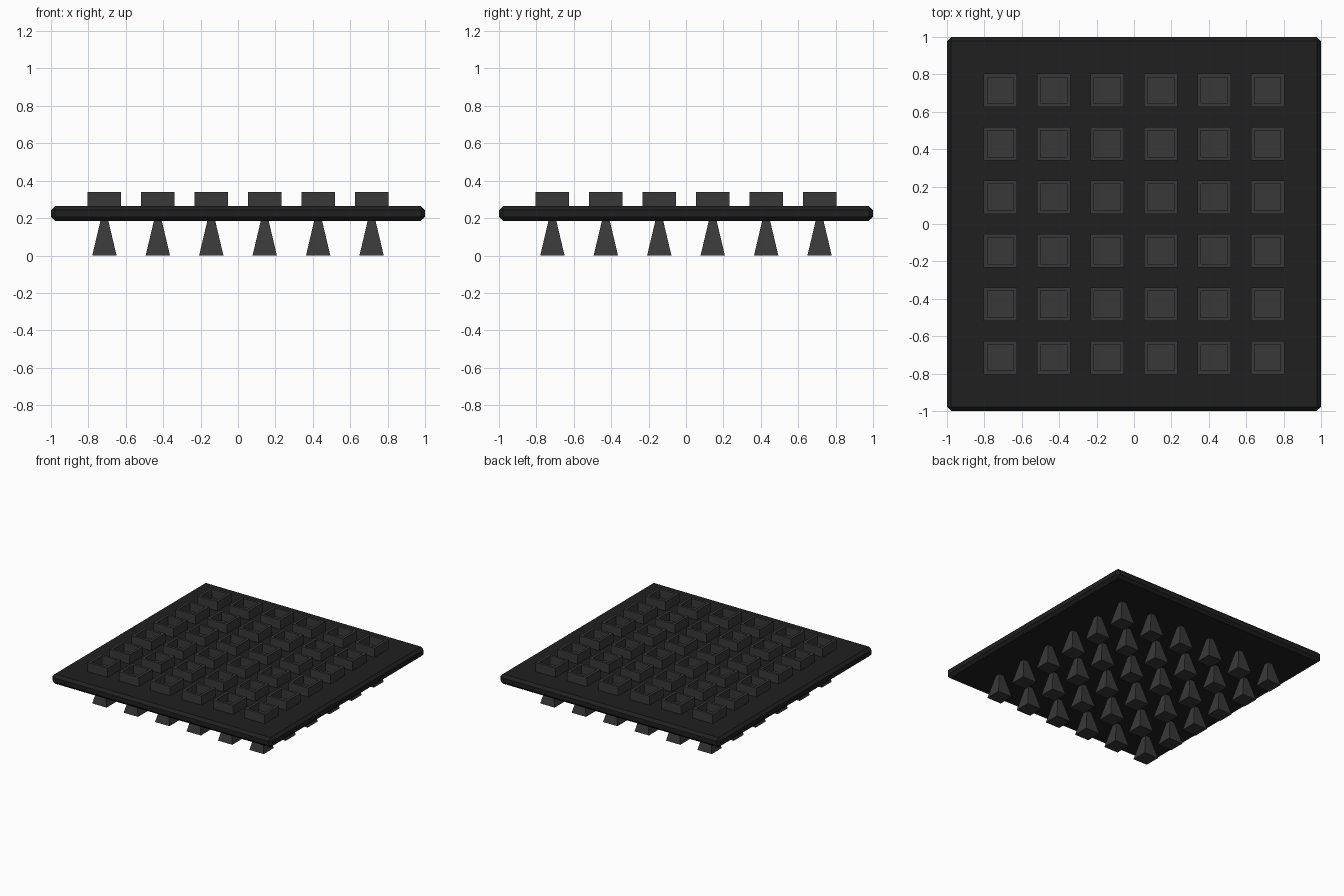
import bpy, bmesh

cube = bpy.data.objects.get("Cube")
if cube:
    bpy.data.objects.remove(cube, do_unlink=True)


def material(name, value):
    m = bpy.data.materials.new(name)
    m.use_nodes = True
    color = (value, value, value, 1)
    m.diffuse_color = color
    m.node_tree.nodes["Principled BSDF"].inputs["Base Color"].default_value = color
    return m


def add_object(name, bm, mat):
    bmesh.ops.recalc_face_normals(bm, faces=bm.faces)
    mesh = bpy.data.meshes.new(name)
    bm.to_mesh(mesh)
    bm.free()
    mesh.materials.append(mat)
    obj = bpy.data.objects.new(name, mesh)
    bpy.context.collection.objects.link(obj)
    return obj


def square_loft(bm, x, y, rings):
    """Join square rings given as (half width, height), capping both ends."""
    loops = [[bm.verts.new((x + sx * h, y + sy * h, z))
              for sx, sy in ((-1, -1), (1, -1), (1, 1), (-1, 1))] for h, z in rings]
    for a, b in zip(loops, loops[1:]):
        for i in range(4):
            j = (i + 1) % 4
            bm.faces.new((a[i], a[j], b[j], b[i]))
    bm.faces.new(loops[0])
    bm.faces.new(loops[-1])


black = material("black rubber", 0.014)
grey = material("dark grey rubber", 0.04)

# Base plate with chamfered edges
bm = bmesh.new()
square_loft(bm, 0, 0, [(1, 0.185), (1, 0.265)])
plate = add_object("base_plate", bm, black)
chamfer = plate.modifiers.new("chamfer", "BEVEL")
chamfer.width = 0.022
chamfer.segments = 1

# Grid of open square cups above and flared square feet below
cups, feet = bmesh.new(), bmesh.new()
centres = [(i - 2.5) * 2 / 7 for i in range(6)]
for x in centres:
    for y in centres:
        square_loft(cups, x, y, [(0.09, 0.26), (0.09, 0.34), (0.07, 0.34), (0.07, 0.27)])
        square_loft(feet, x, y, [(0.065, 0), (0.02, 0.19)])
add_object("top_cups", cups, grey)
add_object("bottom_feet", feet, grey)
